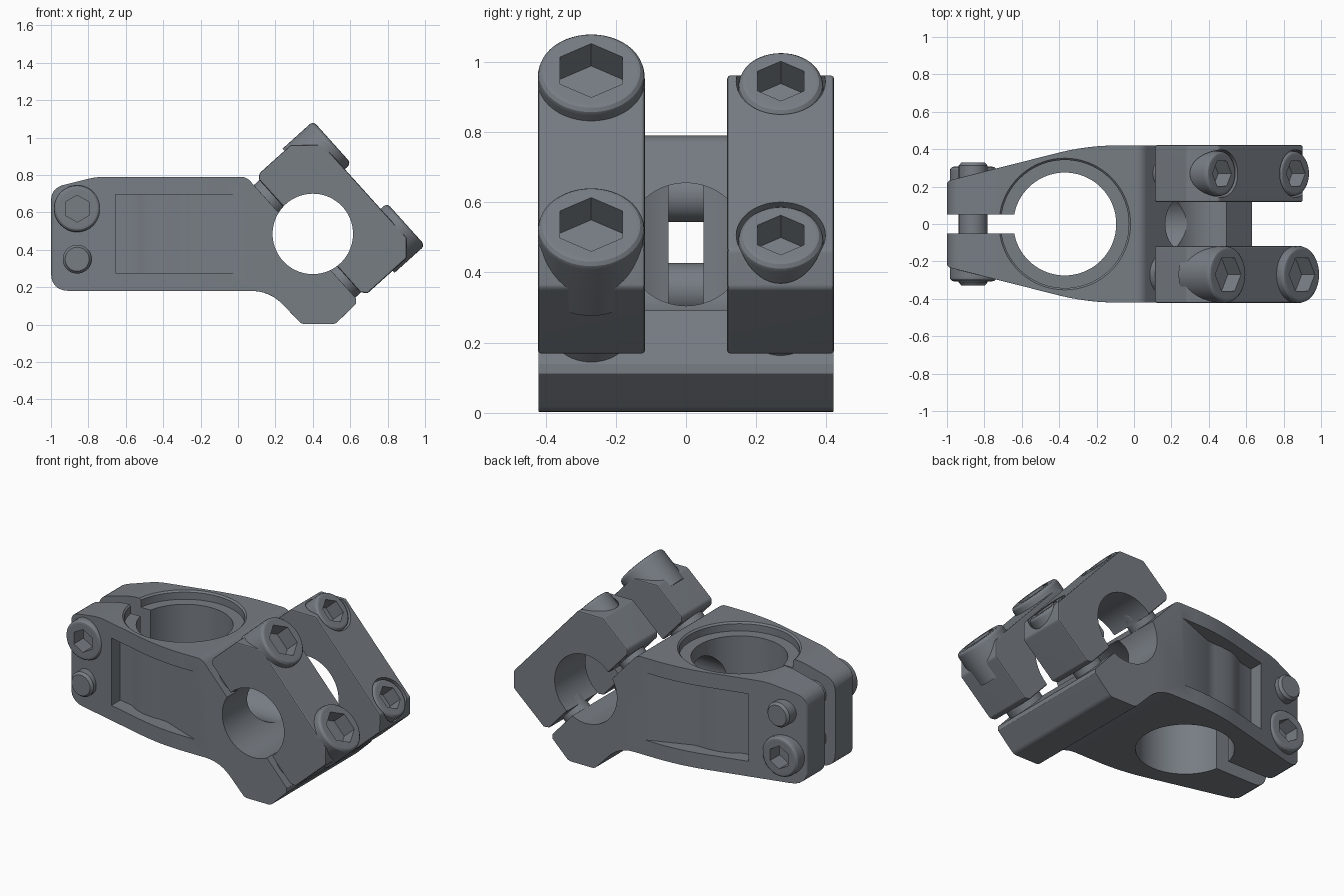
import bpy, bmesh, math
from mathutils import Vector

if "Cube" in bpy.data.objects:
    bpy.data.objects.remove(bpy.data.objects["Cube"])

# Bar clamp frame: D runs along the split face, N points out of the cap
A = math.radians(48)
D = Vector((math.cos(A), 0, -math.sin(A)))
N = Vector((math.sin(A), 0, math.cos(A)))
C = Vector((0.40, 0, 0.485))
X, Y, Z = Vector((1, 0, 0)), Vector((0, 1, 0)), Vector((0, 0, 1))

# Dark anodised metal
metal = bpy.data.materials.new('dark_metal')
metal.diffuse_color = (0.185, 0.205, 0.23, 1)
metal.use_nodes = True
metal.node_tree.nodes["Principled BSDF"].inputs["Base Color"].default_value = metal.diffuse_color


def local(u, v, y=0):
    return C + D * u + N * v + Y * y


def make(name, bm):
    bmesh.ops.recalc_face_normals(bm, faces=bm.faces[:])
    me = bpy.data.meshes.new(name)
    bm.to_mesh(me)
    bm.free()
    me.materials.append(metal)
    ob = bpy.data.objects.new(name, me)
    bpy.context.collection.objects.link(ob)
    return ob


def fillet(pts, seg=6):
    """Round each (a, b, t) corner, starting t away from it."""
    out = []
    for i, (a, b, t) in enumerate(pts):
        p = Vector((a, b))
        if t == 0:
            out.append(p)
            continue
        q = p + (Vector(pts[i - 1][:2]) - p).normalized() * t
        r = p + (Vector(pts[(i + 1) % len(pts)][:2]) - p).normalized() * t
        for k in range(seg + 1):
            s = k / seg
            out.append(q * (1 - s) ** 2 + p * 2 * s * (1 - s) + r * s * s)
    return out


def prism(name, pts, lo, hi, axis):
    bm = bmesh.new()
    put = (lambda p, h: (p[0], h, p[1])) if axis == 'y' else (lambda p, h: (p[0], p[1], h))
    a = [bm.verts.new(put(p, lo)) for p in pts]
    b = [bm.verts.new(put(p, hi)) for p in pts]
    n = len(pts)
    bm.faces.new(a)
    bm.faces.new(b)
    for i in range(n):
        bm.faces.new((a[i], a[(i + 1) % n], b[(i + 1) % n], b[i]))
    return make(name, bm)


def lathe(name, origin, axis, ref, rings, n=48):
    """Capped solid of (radius, height) rings; first side corner points at ref."""
    bm = bmesh.new()
    side = axis.cross(ref)
    loops = [[bm.verts.new(origin + axis * h + (ref * math.cos(2 * math.pi * i / n)
              + side * math.sin(2 * math.pi * i / n)) * r) for i in range(n)] for r, h in rings]
    bm.faces.new(loops[0])
    bm.faces.new(loops[-1])
    for p, q in zip(loops, loops[1:]):
        for i in range(n):
            bm.faces.new((p[i], p[(i + 1) % n], q[(i + 1) % n], q[i]))
    return make(name, bm)


def apply(ob, mod):
    bpy.context.view_layer.objects.active = ob
    bpy.ops.object.modifier_apply(modifier=mod.name)


def boolean(ob, cutter, op='DIFFERENCE'):
    m = ob.modifiers.new('cut', 'BOOLEAN')
    m.operation, m.solver, m.object = op, 'EXACT', cutter
    apply(ob, m)
    bpy.data.objects.remove(cutter)


def bevel(ob, w):
    m = ob.modifiers.new('edge', 'BEVEL')
    m.width, m.segments, m.limit_method, m.angle_limit = w, 2, 'ANGLE', math.radians(38)
    apply(ob, m)


def bar_bore():
    return lathe('bore_cutter', C, Y, X, [(0.215, -0.6), (0.215, 0.6)], 72)


def bolt(name, top, axis, ref, r, depth, shaft_r, shaft_len, hex_r, b=0.024):
    """Socket bolt whose head top is at 'top', with axis pointing outward."""
    rings = [(shaft_r, -shaft_len), (shaft_r, -depth), (r, -depth), (r, -b),
             (r - 0.13 * b, -0.5 * b), (r - 0.5 * b, -0.13 * b), (r - b, 0)]
    ob = lathe(name, top, axis, ref, rings)
    boolean(ob, lathe('hex_cutter', top, axis, ref, [(hex_r, -0.095), (hex_r, 0.05)], 6))
    return ob


def seat(ob, top, axis, ref, r, depth):
    """Recess that receives a bolt head."""
    boolean(ob, lathe('seat_cutter', top, axis, ref, [(r, -depth), (r, 0.2)]))


# Stem body: side profile crossed with the plan outline
body = prism('stem_body', fillet([
    (-1, 0.18, 0.1), (-1, 0.73, 0.07), (-0.76, 0.79, 0.05), (0.045, 0.79, 0.03),
    (0.632, 0.14, 0), (0.632, 0.112, 0), (0.52, 0.003, 0.02), (0.34, 0.003, 0.02),
    (0.17, 0.18, 0.1)]), -0.5, 0.5, 'y')
boolean(body, prism('plan', fillet([
    (-1, -0.23, 0.02), (-0.25, -0.42, 0.16), (0.8, -0.42, 0),
    (0.8, 0.42, 0), (-0.25, 0.42, 0.16), (-1, 0.23, 0.02)]), -0.2, 1.2, 'z'), 'INTERSECT')
bevel(body, 0.012)

# Steerer bore with a counterbore on top, slit, bar bore and connecting hole
boolean(body, lathe('steerer_cutter', Vector((-0.37, 0, 0)), Z, X, [
    (0.275, -0.1), (0.275, 0.735), (0.342, 0.735), (0.342, 0.78), (0.357, 0.795), (0.357, 1)], 72))
boolean(body, prism('slit_cutter', [(-1.2, -0.05), (-0.5, -0.05), (-0.5, 0.05), (-1.2, 0.05)], -0.1, 1, 'z'))
boolean(body, bar_bore())
boolean(body, lathe('hole_cutter', Vector((-0.3, 0, 0.48)), X, Z, [(0.175, 0), (0.175, 0.65)]))

# Side pockets that follow the steerer wall and fade out forward
floor = [(-0.655, 0.23), (-0.56, 0.25), (-0.52, 0.277), (-0.48, 0.295), (-0.44, 0.307),
         (-0.37, 0.315), (-0.32, 0.313), (-0.27, 0.318), (0.02, 0.43)]
for s in (-1, 1):
    pts = [(x, s * y) for x, y in floor + [(0.02, 0.6), (-0.655, 0.6)]]
    boolean(body, prism('pocket_cutter', pts, 0.275, 0.697, 'z'))

# Two bar caps with their bolts: proud wide heads in front, sunken small ones behind
cap_uv = [(-0.432, 0.005), (-0.41, -0.02), (0.402, -0.02), (0.432, 0.005),
          (0.432, 0.286), (0.351, 0.359), (-0.318, 0.359), (-0.432, 0.232)]
cap_xz = [(p.x, p.z) for p in (local(u, v) for u, v in cap_uv)]
# front/back: head height, head r, head depth, shaft r, shaft length, hex r, seat r
specs = (('front', -1, 0.405, 0.152, 0.22, 0.11, 0.5, 0.103, 0.147),
         ('back', 1, 0.36, 0.121, 0.15, 0.085, 0.46, 0.076, 0.127))
for side, s, v, r, depth, shaft_r, length, hex_r, seat_r in specs:
    cap = prism(side + '_bar_cap', cap_xz, *sorted((s * 0.117, s * 0.422)), 'y')
    bevel(cap, 0.01)
    boolean(cap, bar_bore())
    for end, u in (('upper', -0.295), ('lower', 0.295)):
        top = local(u, v, s * 0.27)
        seat(cap, top, N, D, seat_r, 0.12)
        ob = bolt(side + '_' + end + '_bar_bolt', top, N, D, r, depth, shaft_r, length, hex_r)
        boolean(ob, bar_bore())

# Steerer pinch bolts, inserted from opposite sides
for name, z, s in (('upper_pinch_bolt', 0.62, -1), ('lower_pinch_bolt', 0.35, 1)):
    axis = Y * s
    top = Vector((-0.86, s * 0.307, z))
    seat(body, top, axis, Z, 0.12, 0.11)
    bolt(name, top, axis, Z, 0.125, 0.13, 0.077, 0.5, 0.072)
    lathe(name + '_end', Vector((-0.86, 0, z)), -axis, Z,
          [(0.077, 0.15), (0.077, 0.312), (0.064, 0.328)])

# Smooth shading with crisp edges and flat-looking large faces
for ob in bpy.context.collection.objects:
    ob.select_set(True)
    bpy.context.view_layer.objects.active = ob
bpy.ops.object.shade_smooth_by_angle(angle=math.radians(30))
for ob in bpy.context.collection.objects:
    ob.modifiers.new('normals', 'WEIGHTED_NORMAL').keep_sharp = True
